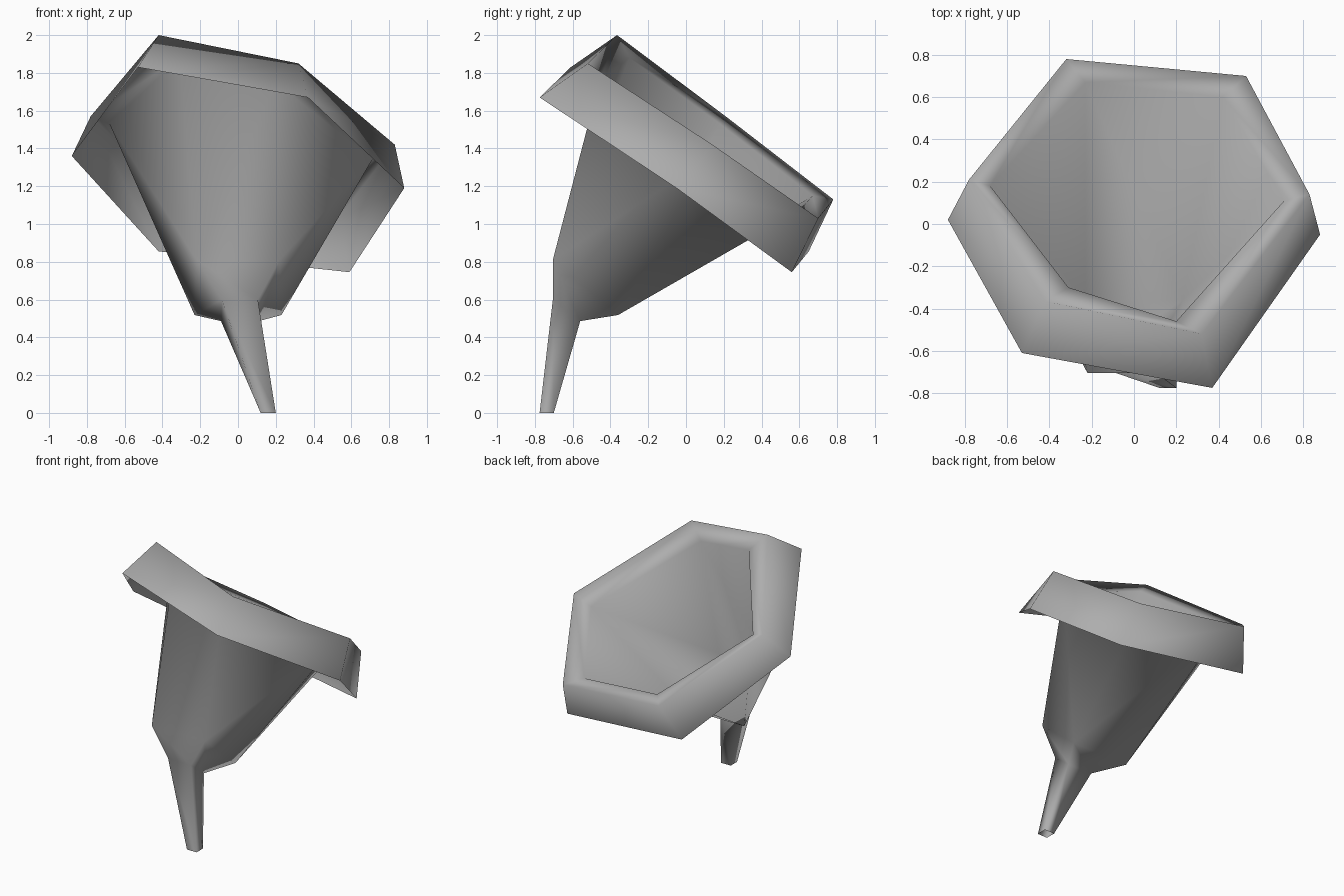
import bpy
import bmesh

old = bpy.data.objects.get("Cube")
if old:
    bpy.data.objects.remove(old, do_unlink=True)


def make_material(name, value):
    mat = bpy.data.materials.new(name)
    mat.use_nodes = True
    colour = (value, value, value, 1)
    mat.diffuse_color = colour
    shader = next(n for n in mat.node_tree.nodes if n.type == 'BSDF_PRINCIPLED')
    shader.inputs["Base Color"].default_value = colour
    return mat


def add_ring(bm, points):
    return [bm.verts.new(p) for p in points]


def bridge(bm, upper, lower):
    """Join two closed rings of equal size with quads."""
    for i in range(len(upper)):
        bm.faces.new([upper[i - 1], upper[i], lower[i], lower[i - 1]])


def fan_bridge(bm, upper, lower, apexes):
    """Join rings of unequal size: each upper edge meets one lower apex."""
    for i, apex in enumerate(apexes):
        following = upper[(i + 1) % len(upper)]
        bm.faces.new([upper[i], following, lower[apex]])
        if apexes[i - 1] != apex:
            bm.faces.new([upper[i], lower[apex], lower[apexes[i - 1]]])


def four_corners(x, front_half, back_half, front, back):
    """Four-sided ring from half widths and (y, z) pairs at front and back."""
    return [(x - front_half, *front), (x + front_half, *front),
            (x + back_half, *back), (x - back_half, *back)]


# Six-sided rim: skirt hem, upper edge and inner lip
hem = [(-.53, -.61, 1.83), (.37, -.775, 1.67), (.88, -.05, 1.19),
       (.59, .56, .745), (-.42, .65, .855), (-.88, .02, 1.36)]
edge = [(-.42, -.365, 2), (.32, -.52, 1.85), (.83, .14, 1.42),
        (.53, .7, 1.03), (-.32, .78, 1.13), (-.78, .21, 1.57)]
lip = [(-.31, -.3, 1.88), (.2, -.46, 1.75), (.71, .11, 1.34),
       (.42, .6, 1.07), (-.23, .67, 1.15), (-.68, .18, 1.53)]

# Four-sided lower cup, spout neck and spout tip
cup = four_corners(0, .22, .23, (-.705, .81), (-.36, .518))
neck = four_corners(.01, .095, .1, (-.705, .6), (-.56, .486))
tip = four_corners(.16, .04, .04, (-.775, 0), (-.7, 0))

# One continuous thin shell, open at the mouth and the tip
bm = bmesh.new()
hem, edge, lip, cup, neck, tip = [
    add_ring(bm, ring) for ring in (hem, edge, lip, cup, neck, tip)]
bridge(bm, hem, edge)
bridge(bm, edge, lip)
fan_bridge(bm, lip, cup, [0, 1, 2, 2, 3, 0])
bridge(bm, cup, neck)
bridge(bm, neck, tip)
bmesh.ops.recalc_face_normals(bm, faces=bm.faces)
for face in bm.faces:
    face.smooth = True

mesh = bpy.data.meshes.new("funnel_shell")
bm.to_mesh(mesh)
bm.free()
mesh.materials.append(make_material("mid grey", .42))
funnel = bpy.data.objects.new("funnel_shell", mesh)
bpy.context.collection.objects.link(funnel)
